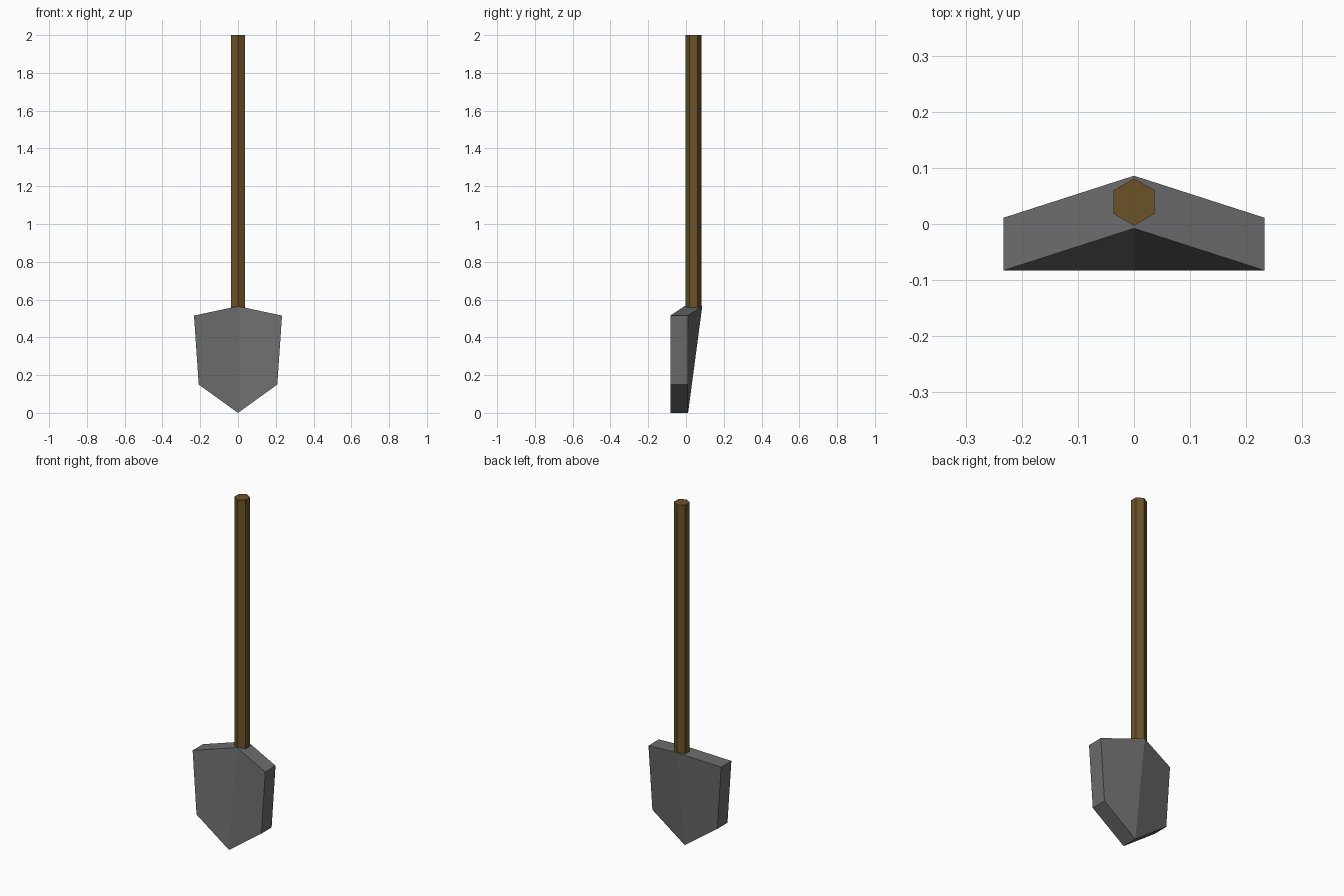
import bpy, bmesh
from math import pi
from mathutils import Matrix

if "Cube" in bpy.data.objects:
    bpy.data.objects.remove(bpy.data.objects["Cube"])


def make_object(name, bm, color):
    bmesh.ops.recalc_face_normals(bm, faces=bm.faces)
    mesh = bpy.data.meshes.new(name)
    bm.to_mesh(mesh)
    bm.free()
    mat = bpy.data.materials.new(name + "_material")
    mat.diffuse_color = color
    mat.use_nodes = True
    mat.node_tree.nodes["Principled BSDF"].inputs["Base Color"].default_value = mat.diffuse_color
    mesh.materials.append(mat)
    obj = bpy.data.objects.new(name, mesh)
    bpy.context.collection.objects.link(obj)
    return obj


# Blade: half outline, folded along the centre line, given depth and mirrored
half_outline = [(0, -0.008, 0.565), (0.233, -0.083, 0.515),
                (0.208, -0.083, 0.15), (0, -0.083, 0)]
thickness = 0.094
bm = bmesh.new()
front = [bm.verts.new(p) for p in half_outline]
back = [bm.verts.new((x, y + thickness, z)) for x, y, z in half_outline]
bm.faces.new(front)
bm.faces.new(back[::-1])
for i in range(3):
    bm.faces.new((front[i], back[i], back[i + 1], front[i + 1]))
blade = make_object("blade", bm, (0.15, 0.15, 0.15, 1))
mirror = blade.modifiers.new("mirror", "MIRROR")
mirror.use_axis[0] = True

# Handle: six-sided shaft with corners facing front and back
bottom, top = 0.55, 2.0
bm = bmesh.new()
bmesh.ops.create_cone(bm, cap_ends=True, segments=6, radius1=0.042,
                      radius2=0.042, depth=top - bottom)
# Put a corner on the y axis whichever way the primitive starts
if not any(abs(v.co.x) < 1e-4 for v in bm.verts):
    bmesh.ops.rotate(bm, verts=bm.verts, matrix=Matrix.Rotation(pi / 6, 3, 'Z'))
bmesh.ops.translate(bm, verts=bm.verts, vec=(0, 0.039, (top + bottom) / 2))
make_object("handle", bm, (0.15, 0.085, 0.022, 1))
